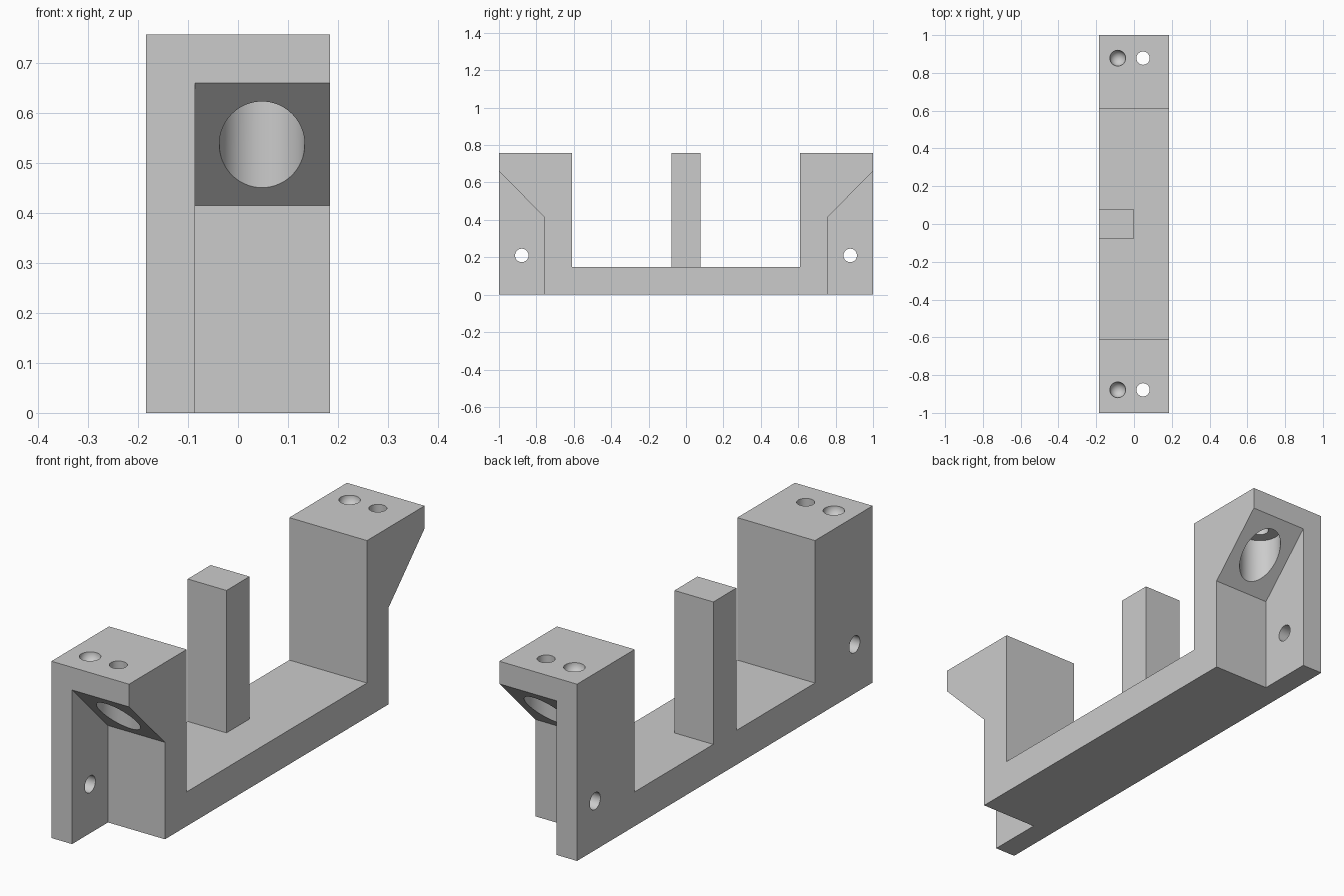
import bpy
import bmesh
import math
from mathutils import Matrix, Vector

cube = bpy.data.objects.get("Cube")
if cube:
    bpy.data.objects.remove(cube, do_unlink=True)

# Overall sizes
HALF_W, TOP, BASE = 0.184, 0.757, 0.147
INNER_Y, NOTCH_Y, HOLE_Y = 0.61, 0.757, 0.878
WALL_X = -0.086          # inner face of the thin side wall
BORE_X = 0.048

grey = bpy.data.materials.new("light_grey")
grey.use_nodes = True
grey.diffuse_color = (0.6, 0.6, 0.6, 1)
grey.node_tree.nodes["Principled BSDF"].inputs["Base Color"].default_value = (0.6, 0.6, 0.6, 1)


def finish(name, bm):
    bmesh.ops.recalc_face_normals(bm, faces=bm.faces)
    mesh = bpy.data.meshes.new(name)
    bm.to_mesh(mesh)
    bm.free()
    mesh.materials.append(grey)
    obj = bpy.data.objects.new(name, mesh)
    bpy.context.collection.objects.link(obj)
    return obj


def extrude_x(name, profile, x0, x1):
    """Extrude a (y, z) profile along x."""
    bm = bmesh.new()
    face = bm.faces.new([bm.verts.new((x0, y, z)) for y, z in profile])
    new = bmesh.ops.extrude_face_region(bm, geom=[face])["geom"]
    verts = [g for g in new if isinstance(g, bmesh.types.BMVert)]
    bmesh.ops.translate(bm, verts=verts, vec=(x1 - x0, 0, 0))
    return finish(name, bm)


def cylinder(name, start, end, radius):
    start, end = Vector(start), Vector(end)
    axis = end - start
    turn = axis.to_track_quat('Z', 'Y').to_matrix().to_4x4()
    bm = bmesh.new()
    bmesh.ops.create_cone(bm, cap_ends=True, segments=64, radius1=radius, radius2=radius,
                          depth=axis.length, matrix=Matrix.Translation((start + end) / 2) @ turn)
    return finish(name, bm)


def ball(name, centre, radius):
    bm = bmesh.new()
    bmesh.ops.create_uvsphere(bm, u_segments=48, v_segments=24, radius=radius,
                              matrix=Matrix.Translation(centre))
    return finish(name, bm)


def combine(target, tool, operation):
    """Apply one boolean and remove its helper object."""
    tool.hide_render = True
    bpy.context.view_layer.objects.active = target
    mod = target.modifiers.new(tool.name, 'BOOLEAN')
    mod.operation, mod.solver, mod.object = operation, 'EXACT', tool
    bpy.ops.object.modifier_apply(modifier=mod.name)
    bpy.data.objects.remove(tool, do_unlink=True)


# U-shaped frame: base with an upright at each end
half = [(INNER_Y, BASE), (INNER_Y, TOP), (1, TOP), (1, 0)]
outline = half + [(-y, z) for y, z in reversed(half)]
frame = extrude_x("bracket_frame", outline, -HALF_W, HALF_W)

# Centre post, flush with the wall side
post = extrude_x("centre_post", [(-0.078, 0.1), (0.078, 0.1), (0.078, TOP), (-0.078, TOP)],
                 -HALF_W, 0)
combine(frame, post, 'UNION')

for s in (-1, 1):
    # Outer notch with a sloped roof
    notch = [(s * NOTCH_Y, -0.1), (s * NOTCH_Y, 0.415), (s, 0.66), (s * 1.1, 0.761), (s * 1.1, -0.1)]
    combine(frame, extrude_x("notch_cutter", notch, WALL_X, 0.3), 'DIFFERENCE')
    # Wide bore rising from the sloped roof, narrow hole on to the top
    y = s * HOLE_Y
    combine(frame, cylinder("bore_cutter", (BORE_X, y, 0.3), (BORE_X, y, 0.656), 0.0855), 'DIFFERENCE')
    combine(frame, cylinder("top_hole_cutter", (BORE_X, y, 0.6), (BORE_X, y, 0.9), 0.035), 'DIFFERENCE')
    # Round dimple in the top
    combine(frame, ball("dimple_cutter", (WALL_X, y, TOP + 0.001), 0.042), 'DIFFERENCE')
    # Hole through the thin side wall
    combine(frame, cylinder("side_hole_cutter", (-0.3, y, 0.21), (0.1, y, 0.21), 0.036), 'DIFFERENCE')

bpy.ops.object.select_all(action='DESELECT')
frame.select_set(True)
bpy.context.view_layer.objects.active = frame
bpy.ops.object.shade_smooth_by_angle(angle=math.radians(30))
